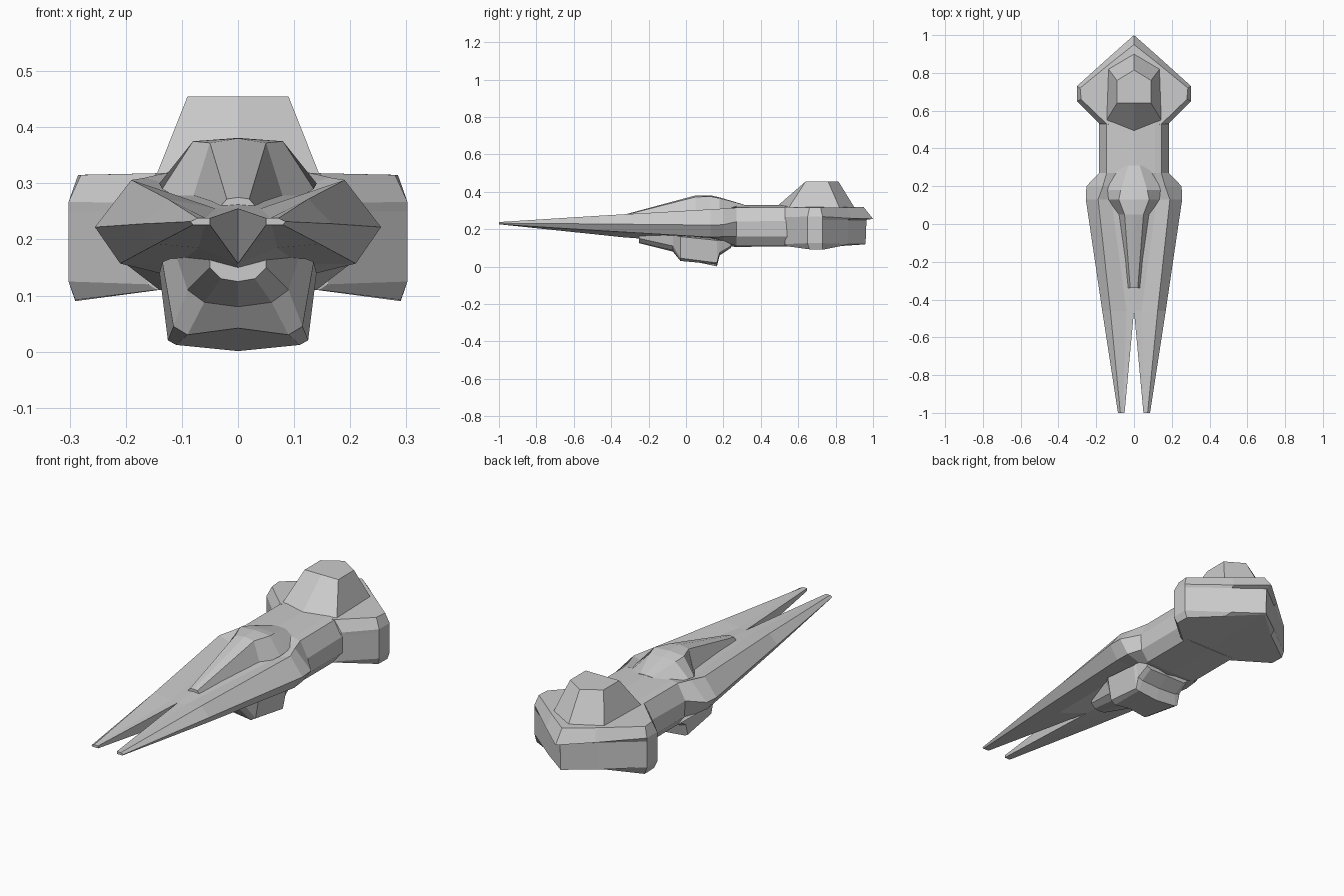
import bpy, bmesh


def loft(name, rows, close=(), caps=(True, True)):
    """Skin half-rings (x >= 0), mirror across x = 0. 'close' lists spans that need an inner wall."""
    bm = bmesh.new()
    grid = [[bm.verts.new(p) for p in row] for row in rows]
    for i, (a, b) in enumerate(zip(grid, grid[1:])):
        n = len(a)
        for j in range(n if i in close else n - 1):
            k = (j + 1) % n
            bm.faces.new((a[j], a[k], b[k], b[j]))
    for cap, ring in zip(caps, (grid[0], grid[-1])):
        if cap:
            bm.faces.new(ring)
    bmesh.ops.mirror(bm, geom=bm.verts[:] + bm.edges[:] + bm.faces[:],
                     axis='X', merge_dist=0.0005)
    bmesh.ops.remove_doubles(bm, verts=bm.verts[:], dist=0.0005)
    bmesh.ops.recalc_face_normals(bm, faces=bm.faces[:])
    mesh = bpy.data.meshes.new(name)
    bm.to_mesh(mesh)
    bm.free()
    obj = bpy.data.objects.new(name, mesh)
    bpy.context.collection.objects.link(obj)
    return obj


def stations(*items):
    """Turn (y, [(x, z), ...]) cross-sections into 3D rows."""
    return [[(x, y, z) for x, z in ring] for y, ring in items]


# Main hull: twin prongs merging into the shoulders, then the neck
hull = stations(
    (-1.0, [(.05, .238), (.058, .238), (.072, .238), (.085, .232), (.08, .226), (.06, .226), (.05, .226)]),
    (-.46, [(0, .255), (.04, .255), (.125, .272), (.168, .228), (.145, .192), (.07, .185), (0, .175)]),
    (.13, [(0, .29), (.12, .28), (.19, .306), (.255, .222), (.21, .157), (.11, .155), (0, .12)]),
    (.2, [(0, .31), (.13, .30), (.165, .31), (.252, .224), (.205, .16), (.12, .135), (0, .11)]),
    (.27, [(0, .33), (.11, .322), (.145, .315), (.185, .24), (.18, .162), (.14, .11), (0, .105)]),
    (.55, [(0, .33), (.11, .322), (.145, .316), (.185, .245), (.18, .162), (.14, .11), (0, .108)]),
)
# bottom of the notch sits further back than its top
hull[1][-1] = (0, -.34, .157)
loft("hull", hull, close=(0,))

# Rear block: wide arrow-shaped stern with overhanging rim and tapered underside
loft("stern", [
    [(0, .5, .325), (.145, .53, .318), (.28, .66, .315), (.285, .72, .315), (.12, .855, .316), (0, .95, .318)],
    [(0, .5, .26), (.183, .53, .265), (.302, .65, .267), (.302, .73, .267), (.13, .885, .258), (0, 1.0, .255)],
    [(0, .5, .25), (.18, .53, .25), (.302, .65, .25), (.302, .73, .25), (.13, .865, .25), (0, .965, .25)],
    [(0, .5, .12), (.16, .53, .12), (.302, .65, .125), (.302, .73, .125), (.13, .865, .12), (0, .96, .12)],
    [(0, .5, .11), (.145, .53, .11), (.29, .66, .092), (.29, .73, .09), (.14, .83, .11), (0, .95, .118)],
])

# Bridge tower on the stern
loft("bridge_tower", [
    [(0, .49, .325), (.145, .55, .316), (.135, .82, .316), (0, .9, .317)],
    [(0, .64, .455), (.09, .64, .455), (.09, .76, .455), (0, .815, .455)],
])

# Raised spine on the foredeck
loft("dorsal_hump", stations(
    (-.34, [(0, .275), (.02, .272), (.048, .24), (0, .235)]),
    (.05, [(0, .38), (.05, .372), (.085, .26), (0, .24)]),
    (.13, [(0, .381), (.08, .375), (.135, .29), (0, .25)]),
    (.18, [(0, .37), (.07, .365), (.14, .30), (0, .26)]),
    (.31, [(0, .331), (.03, .33), (.10, .31), (0, .28)]),
))

# Belly pod
loft("belly_pod", stations(
    (-.25, [(0, .125), (.03, .13), (.05, .15), (.05, .18), (0, .18)]),
    (-.07, [(0, .08), (.06, .088), (.09, .11), (.11, .17), (0, .17)]),
    (-.03, [(0, .042), (.09, .03), (.115, .045), (.135, .16), (0, .17)]),
    (.165, [(0, .001), (.11, .012), (.125, .02), (.14, .14), (0, .17)]),
    (.18, [(0, .06), (.1, .065), (.125, .075), (.14, .14), (0, .17)]),
    (.24, [(0, .1), (.1, .1), (.12, .11), (.13, .14), (0, .17)]),
))
